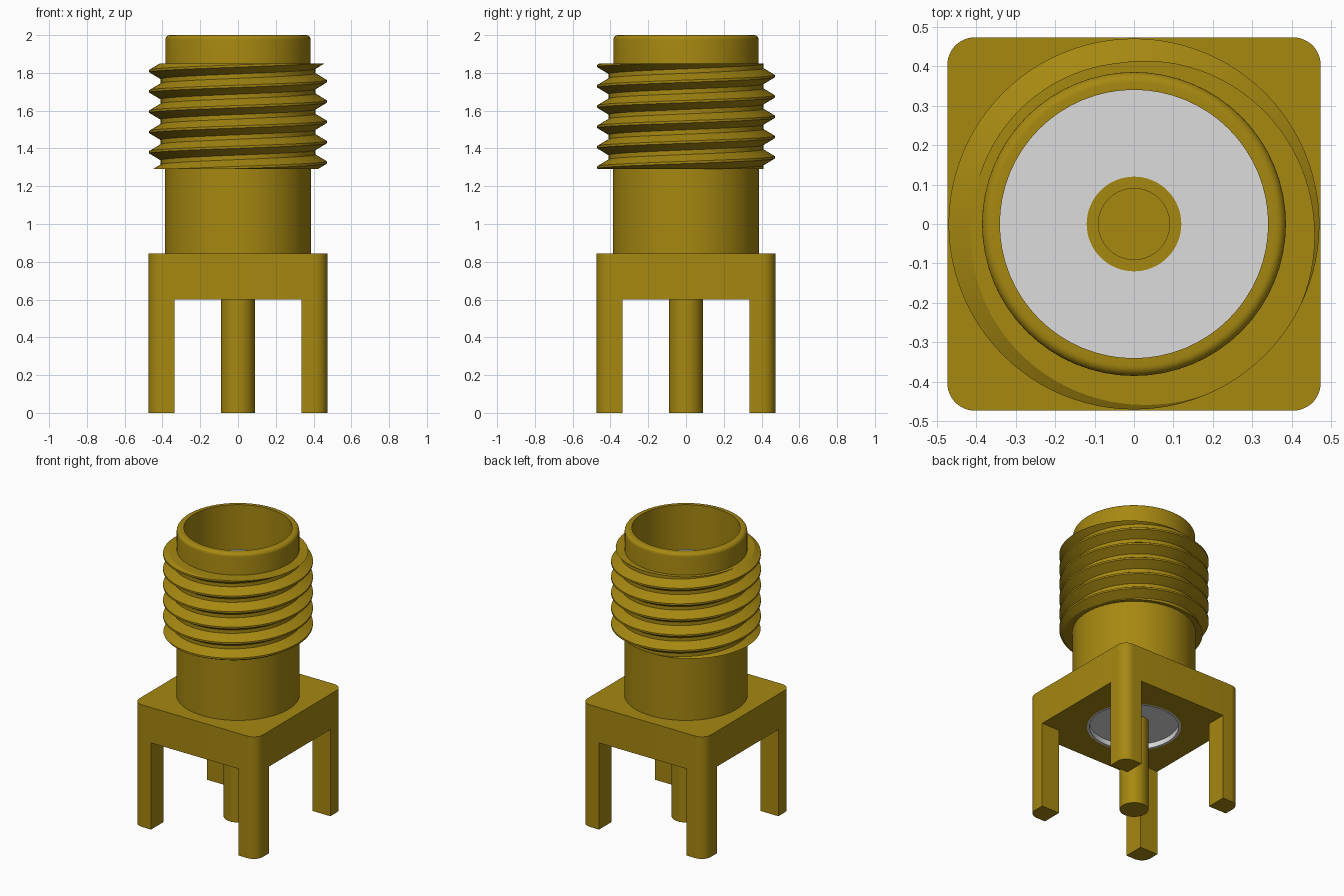
import bpy, bmesh, math
from math import pi, sin, cos, tau

cube = bpy.data.objects.get("Cube")
if cube:
    bpy.data.objects.remove(cube, do_unlink=True)


def material(name, rgb):
    m = bpy.data.materials.new(name)
    m.use_nodes = True
    m.diffuse_color = (*rgb, 1)
    m.node_tree.nodes["Principled BSDF"].inputs["Base Color"].default_value = (*rgb, 1)
    return m


GOLD = material("gold", (0.381, 0.246, 0.0056))
WHITE = material("insulator_white", (0.716, 0.716, 0.716))


def finish(name, bm, mat):
    """Weld, orient, smooth and link a part."""
    bmesh.ops.remove_doubles(bm, verts=bm.verts[:], dist=1e-5)
    bmesh.ops.recalc_face_normals(bm, faces=bm.faces[:])
    me = bpy.data.meshes.new(name)
    bm.to_mesh(me)
    bm.free()
    me.materials.append(mat)
    ob = bpy.data.objects.new(name, me)
    bpy.context.collection.objects.link(ob)
    bpy.ops.object.select_all(action='DESELECT')
    ob.select_set(True)
    bpy.context.view_layer.objects.active = ob
    bpy.ops.object.shade_smooth_by_angle(angle=math.radians(30))
    return ob


def skin(name, columns, mat, closed):
    """Join neighbouring columns of points with quads; closed also joins each column's ends."""
    bm = bmesh.new()
    cols = [[bm.verts.new(p) for p in c] for c in columns]
    n = len(cols[0])
    for a, b in zip(cols, cols[1:]):
        for j in range(n if closed else n - 1):
            k = (j + 1) % n
            bm.faces.new((a[j], b[j], b[k], a[k]))
    return finish(name, bm, mat)


def lathe(name, profile, mat, closed=True, seg=64):
    """Revolve (radius, z) points around the z axis."""
    cols = [[(r * cos(tau * i / seg), r * sin(tau * i / seg), z) for r, z in profile]
            for i in range(seg + 1)]
    return skin(name, cols, mat, closed)


def corner_arc(quarter, steps=12):
    """Rounded corner of the square footprint, turned by quarter turns."""
    c = HALF - CORNER
    pts = []
    for i in range(steps):
        a = pi / 2 * i / (steps - 1)
        x, y = c + CORNER * cos(a), c + CORNER * sin(a)
        q = quarter * pi / 2
        pts.append((x * cos(q) - y * sin(q), x * sin(q) + y * cos(q)))
    return pts


HALF, CORNER = 0.473, 0.07
BASE_Z, BASE_TOP = 0.6, 0.845
FACE_Z = 1.69            # insulator face inside the bore
HOLE = 0.296

# Base block: rounded square with a round hole through it
outline = [p for q in range(4) for p in corner_arc(q)]
columns = []
for i in range(len(outline) + 1):
    x, y = outline[i % len(outline)]
    a = tau * (i + 0.5) / len(outline)
    hx, hy = HOLE * cos(a), HOLE * sin(a)
    columns.append([(x, y, BASE_Z), (x, y, BASE_TOP), (hx, hy, BASE_TOP), (hx, hy, BASE_Z)])
skin("base_block", columns, GOLD, True)

# Four corner legs
INNER = 0.335
leg_names = ("back_left_leg", "back_right_leg", "front_right_leg", "front_left_leg")
for q, name in enumerate(leg_names):
    ca, sa = cos(q * pi / 2), sin(q * pi / 2)
    inner = [(INNER, HALF), (INNER, INNER), (HALF, INNER)]
    pts = corner_arc(q) + [(x * ca - y * sa, x * sa + y * ca) for x, y in inner]
    bm = bmesh.new()
    low = bm.faces.new([bm.verts.new((x, y, 0)) for x, y in pts])
    ext = bmesh.ops.extrude_face_region(bm, geom=[low], use_keep_orig=True)
    top = [g for g in ext["geom"] if isinstance(g, bmesh.types.BMVert)]
    bmesh.ops.translate(bm, verts=top, vec=(0, 0, BASE_Z))
    finish(name, bm, GOLD)

# Barrel: outer wall, rounded lip and open bore
R, FIL = 0.385, 0.025
lip = [(R - FIL + FIL * cos(pi / 2 * i / 6), 2 - FIL + FIL * sin(pi / 2 * i / 6))
       for i in range(7)]
lathe("barrel", [(0.34, BASE_TOP), (0.387, BASE_TOP), (0.387, 1.5), (R, 1.5)]
      + lip + [(0.34, 2.0)], GOLD)

# Screw thread: helical ridge trimmed flat at both ends
Z0, Z1, PITCH, PHASE = 1.29, 1.85, 0.1075, 1.326
ROOT, CREST, CREST_HALF, FOOT_HALF = 0.41, 0.47, 0.006, 0.042


def thread_radius(z, turn):
    d = abs((z - PHASE - PITCH * turn + PITCH / 2) % PITCH - PITCH / 2)
    t = (FOOT_HALF - d) / (FOOT_HALF - CREST_HALF)
    return ROOT + (CREST - ROOT) * min(1, max(0, t))


SEG = 96
columns = []
for i in range(SEG + 1):
    turn = i / SEG
    ring = [(0.37, Z0)]
    for k in range(-3, 9):
        for off in (-FOOT_HALF, -CREST_HALF, CREST_HALF, FOOT_HALF):
            z = min(Z1, max(Z0, PHASE + PITCH * (turn + k) + off))
            ring.append((thread_radius(z, turn), z))
    ring.append((0.37, Z1))
    columns.append([(r * cos(tau * turn), r * sin(tau * turn), z) for r, z in ring])
skin("screw_thread", columns, GOLD, True)

# Insulator: fills the bore, with a shallow recess at the underside
lathe("insulator", [(0.09, 0.635), (0.28, 0.635), (0.28, BASE_Z), (HOLE, BASE_Z),
                    (HOLE, BASE_TOP), (0.34, BASE_TOP), (0.34, FACE_Z), (0.12, FACE_Z),
                    (0.12, 0.8), (0.09, 0.8)], WHITE)

# Centre contact: solder pin below, hollow socket above
lathe("centre_contact", [(0, 0), (0.09, 0), (0.09, 0.8), (0.12, 0.8), (0.12, FACE_Z),
                         (0.09, FACE_Z), (0.09, 1.35), (0, 1.35)], GOLD, closed=False)
